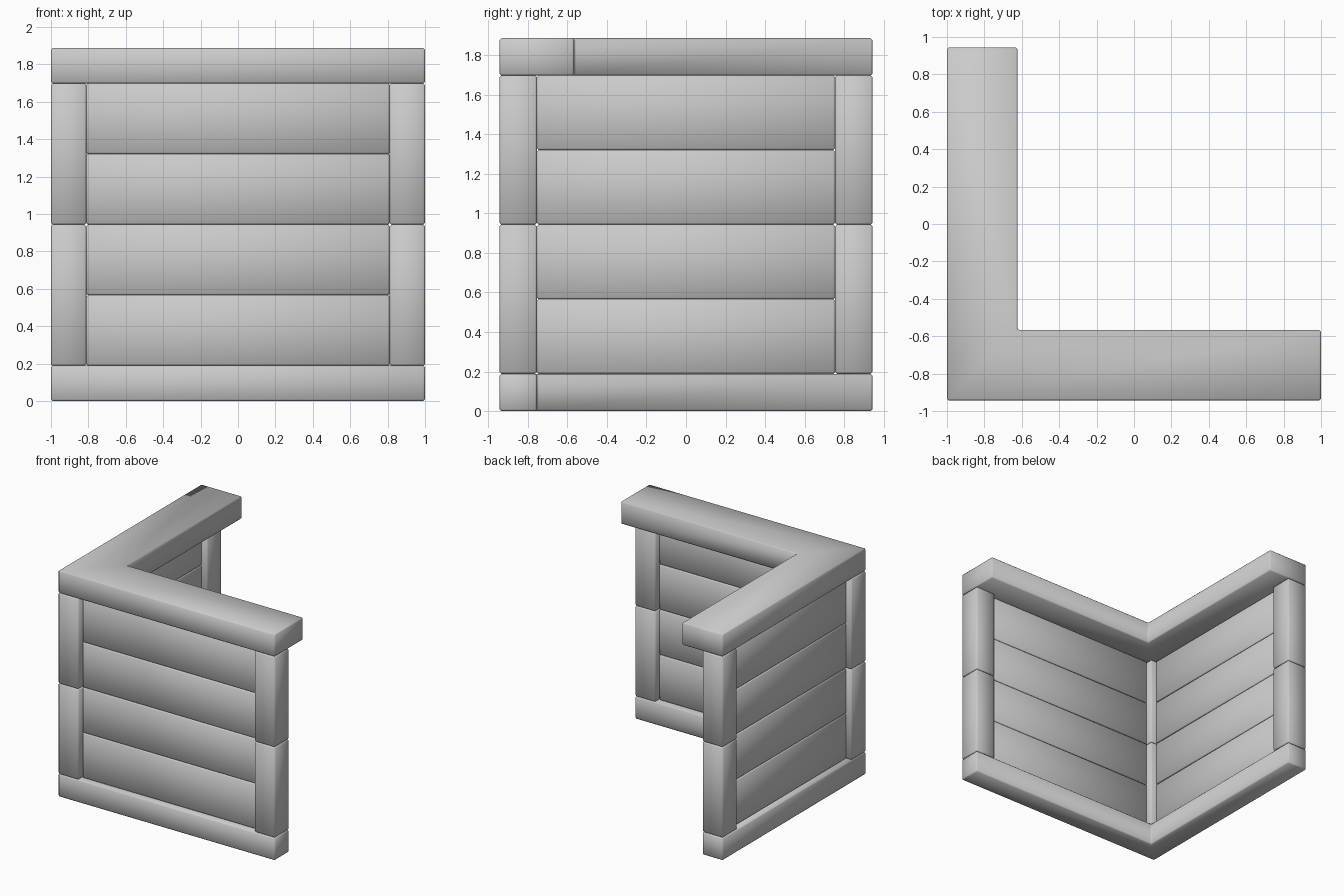
import bpy, bmesh

# Remove the default cube
cube = bpy.data.objects.get("Cube")
if cube:
    bpy.data.objects.remove(cube, do_unlink=True)

U = 2 / 10.6          # beam thickness, the module for the whole wall
X, Y = 1.0, 5 * U     # half extents of the footprint
BEVEL = 0.009

grey = bpy.data.materials.new("plain_grey")
grey.use_nodes = True
colour = (0.6, 0.6, 0.6, 1)
grey.diffuse_color = colour
grey.node_tree.nodes["Principled BSDF"].inputs["Base Color"].default_value = colour


def prism(name, outline, z0, z1):
    """Extrude a flat outline upwards and chamfer every edge."""
    bm = bmesh.new()
    base = bm.faces.new([bm.verts.new((x, y, z0)) for x, y in outline])
    top = bmesh.ops.extrude_face_region(bm, geom=[base])["geom"]
    verts = [g for g in top if isinstance(g, bmesh.types.BMVert)]
    bmesh.ops.translate(bm, verts=verts, vec=(0, 0, z1 - z0))
    bmesh.ops.recalc_face_normals(bm, faces=bm.faces)
    bmesh.ops.bevel(bm, geom=bm.edges[:], offset=BEVEL, segments=1,
                    profile=0.5, affect='EDGES')
    for face in bm.faces:
        face.smooth = True
    mesh = bpy.data.meshes.new(name)
    bm.to_mesh(mesh)
    bm.free()
    mesh.materials.append(grey)
    obj = bpy.data.objects.new(name, mesh)
    bpy.context.collection.objects.link(obj)


def block(name, x0, x1, y0, y1, z0, z1):
    prism(name, [(x0, y0), (x1, y0), (x1, y1), (x0, y1)], z0, z1)


def corner_beam(name, width, z0, z1):
    """L-shaped beam following the two outer walls."""
    prism(name, [(-X, -Y), (X, -Y), (X, -Y + width), (-X + width, -Y + width),
                 (-X + width, Y), (-X, Y)], z0, z1)


# Bottom rail and wide top cap
corner_beam("bottom_rail", U, 0, U)
corner_beam("top_cap", 2 * U, 9 * U, 10 * U)

# Posts, each made of two stacked pieces
posts = {"corner_post": (-X, -Y), "front_end_post": (X - U, -Y),
         "side_end_post": (-X, Y - U)}
for name, (x, y) in posts.items():
    for level, z in (("lower", U), ("upper", 5 * U)):
        block(f"{name}_{level}", x, x + U, y, y + U, z, z + 4 * U)

# Planks, recessed equally on both sides of the posts
inset = U / 4
for i in range(4):
    z = U + 2 * U * i
    block(f"front_plank_{i + 1}", -X + U, X - U,
          -Y + inset, -Y + U - inset, z, z + 2 * U)
    block(f"side_plank_{i + 1}", -X + inset, -X + U - inset,
          -Y + U, Y - U, z, z + 2 * U)
